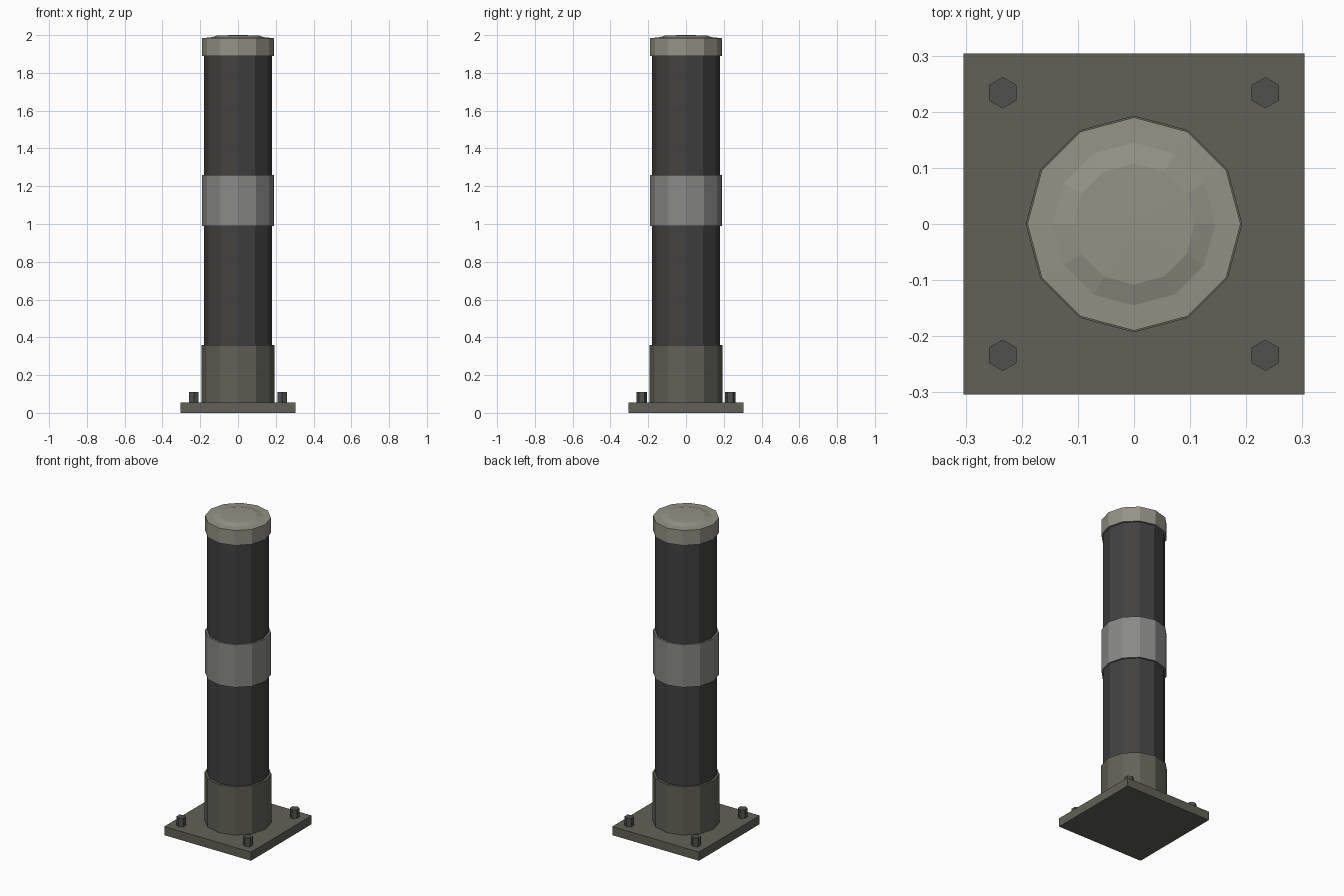
import bpy, bmesh
from math import cos, sin, pi

if "Cube" in bpy.data.objects:
    bpy.data.objects.remove(bpy.data.objects["Cube"])


def material(name, color):
    mat = bpy.data.materials.new(name)
    mat.diffuse_color = (*color, 1)
    mat.use_nodes = True
    mat.node_tree.nodes["Principled BSDF"].inputs["Base Color"].default_value = mat.diffuse_color
    return mat


def make_object(name, bm, mat):
    bmesh.ops.recalc_face_normals(bm, faces=bm.faces)
    mesh = bpy.data.meshes.new(name)
    bm.to_mesh(mesh)
    bm.free()
    mesh.materials.append(mat)
    obj = bpy.data.objects.new(name, mesh)
    bpy.context.collection.objects.link(obj)
    return obj


def lathe(name, profile, mat, sides=12, center=(0, 0), turn=0):
    """Stack flat-shaded rings from (radius, z) pairs and close both ends."""
    bm = bmesh.new()
    angles = [turn + 2 * pi * i / sides for i in range(sides)]
    rings = [[bm.verts.new((center[0] + r * cos(a), center[1] + r * sin(a), z))
              for a in angles] for r, z in profile]
    for low, high in zip(rings, rings[1:]):
        for i in range(sides):
            j = (i + 1) % sides
            bm.faces.new((low[i], low[j], high[j], high[i]))
    bm.faces.new(rings[0][::-1])
    bm.faces.new(rings[-1])
    return make_object(name, bm, mat)


olive = material("olive_steel", (0.12, 0.12, 0.095))
dark = material("dark_paint", (0.055, 0.053, 0.052))
grey = material("grey_band", (0.25, 0.25, 0.245))
pale = material("pale_cap", (0.30, 0.29, 0.235))
bolt_steel = material("bolt_steel", (0.08, 0.08, 0.07))

# Square ground plate
bm = bmesh.new()
bmesh.ops.create_cube(bm, size=1)
bmesh.ops.scale(bm, vec=(0.608, 0.608, 0.055), verts=bm.verts)
bmesh.ops.translate(bm, vec=(0, 0, 0.0275), verts=bm.verts)
make_object("base_plate", bm, olive)

# Post with its collar, band and cap
lathe("post", [(0.179, 0.05), (0.179, 1.93)], dark)
lathe("base_collar", [(0.193, 0.05), (0.193, 0.36)], olive)
lathe("middle_band", [(0.19, 0.99), (0.19, 1.26)], grey)
lathe("top_cap", [(0.19, 1.89), (0.19, 1.985), (0.145, 1.987),
                  (0.108, 1.998), (0.02, 2.0)], pale)

# Hexagonal corner bolts
for x in (-0.234, 0.234):
    for y in (-0.234, 0.234):
        side = "left" if x < 0 else "right"
        end = "front" if y < 0 else "back"
        lathe(f"bolt_{end}_{side}", [(0.028, 0.05), (0.028, 0.11)],
              bolt_steel, 6, (x, y), pi / 6)
